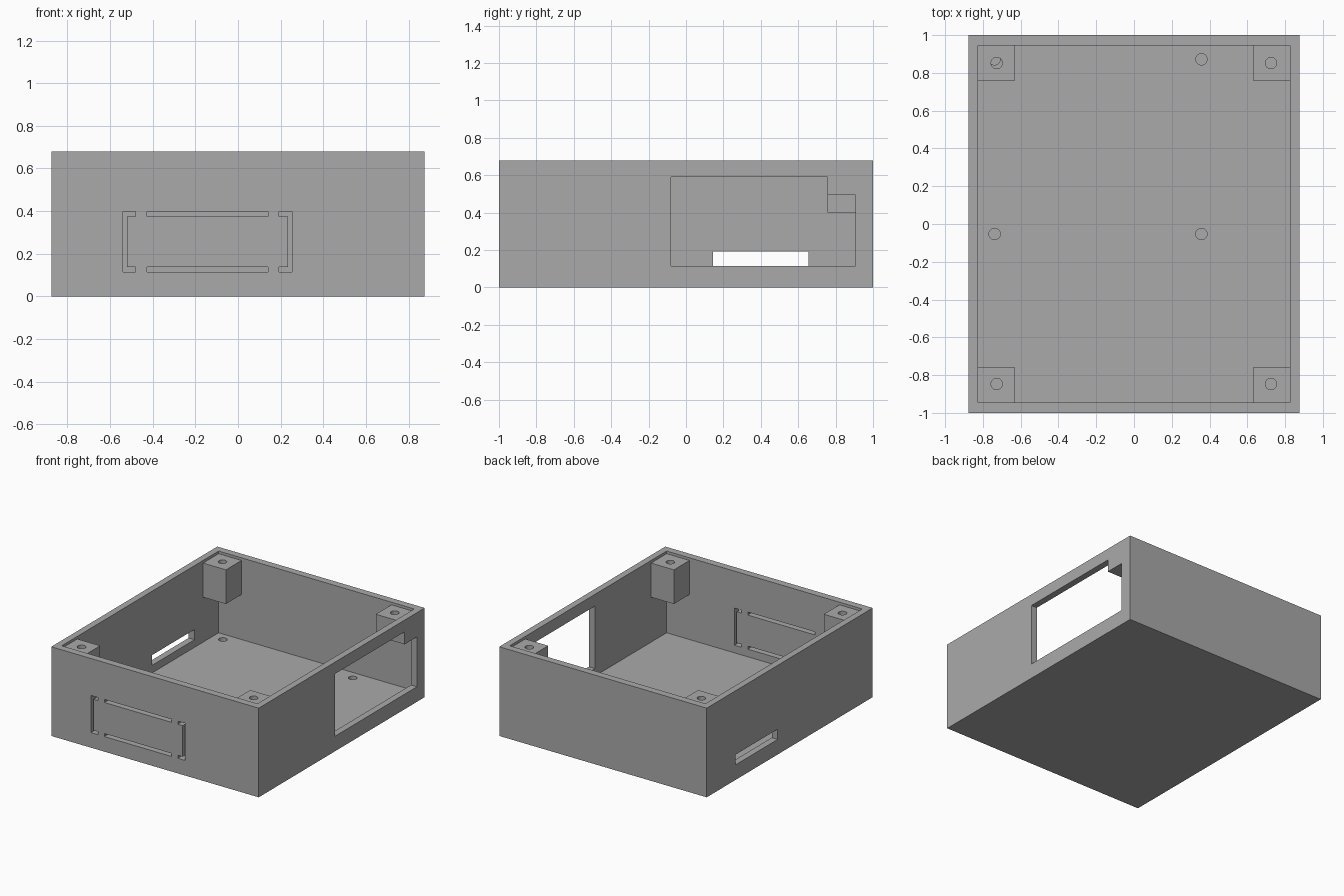
import bpy
import bmesh
from mathutils import Matrix, Vector

cube = bpy.data.objects.get("Cube")
if cube:
    bpy.data.objects.remove(cube, do_unlink=True)

grey = bpy.data.materials.new("plain grey")
grey.use_nodes = True
COLOUR = (0.4, 0.4, 0.4, 1)
grey.diffuse_color = COLOUR
grey.node_tree.nodes["Principled BSDF"].inputs["Base Color"].default_value = COLOUR


def add_box(bm, x, y, z):
    """Box from (min, max) pairs."""
    centre = Vector([(a + b) / 2 for a, b in (x, y, z)])
    size = [b - a for a, b in (x, y, z)]
    bmesh.ops.create_cube(bm, size=1, matrix=Matrix.Translation(centre) @ Matrix.Diagonal((*size, 1)))


def add_hole(bm, x, y, z):
    bmesh.ops.create_cone(bm, cap_ends=True, segments=32, radius1=0.03, radius2=0.03,
                          depth=z[1] - z[0],
                          matrix=Matrix.Translation((x, y, (z[0] + z[1]) / 2)))


def make(name, bm):
    mesh = bpy.data.meshes.new(name)
    bm.to_mesh(mesh)
    bm.free()
    mesh.materials.append(grey)
    obj = bpy.data.objects.new(name, mesh)
    bpy.context.collection.objects.link(obj)
    return obj


def combine(target, name, bm, operation):
    """Apply a boolean and drop the helper."""
    helper = make(name, bm)
    mod = target.modifiers.new(name, "BOOLEAN")
    mod.operation = operation
    mod.solver = "EXACT"
    mod.use_self = True
    mod.object = helper
    bpy.context.view_layer.objects.active = target
    bpy.ops.object.modifier_apply(modifier=name)
    bpy.data.objects.remove(helper, do_unlink=True)


W, D, H = 0.875, 1.0, 0.68
IX, IY, FLOOR = 0.825, 0.945, 0.057

# Open tray
bm = bmesh.new()
add_box(bm, (-W, W), (-D, D), (0, H))
case = make("case_body", bm)
bm = bmesh.new()
add_box(bm, (-IX, IX), (-IY, IY), (FLOOR, H + 0.1))
combine(case, "cavity", bm, "DIFFERENCE")

# Side openings and front display slots
bm = bmesh.new()
add_box(bm, (0.8, 1), (-0.08, 0.905), (0.115, 0.59))
add_box(bm, (-1, -0.8), (0.145, 0.655), (0.115, 0.193))
wall = (-1.1, -0.9)
low, high = (0.115, 0.138), (0.375, 0.398)
for z in (low, high):
    add_box(bm, (-0.426, 0.14), wall, z)
    add_box(bm, (-0.54, -0.482), wall, z)
    add_box(bm, (0.192, 0.253), wall, z)
for x in ((-0.54, -0.52), (0.234, 0.253)):
    add_box(bm, x, wall, (0.125, 0.385))
combine(case, "openings", bm, "DIFFERENCE")

# Corner screw posts; the one over the large opening is shorter and fills its corner
bm = bmesh.new()
for sx in (-1, 1):
    for sy in (-1, 1):
        short = sx > 0 and sy > 0
        x = sorted((sx * 0.632, sx * (W if short else 0.85)))
        y = sorted((sy * 0.757, sy * 0.97))
        add_box(bm, x, y, (0.495 if short else 0.4, 0.66))
combine(case, "posts", bm, "UNION")

# Screw holes through the posts and blind holes in the floor
bm = bmesh.new()
for x in (-0.727, 0.725):
    for y in (-0.847, 0.852):
        add_hole(bm, x, y, (0.3, 0.75))
for x in (-0.738, 0.357):
    for y in (-0.053, 0.872):
        add_hole(bm, x, y, (0.02, 0.15))
combine(case, "holes", bm, "DIFFERENCE")

case.select_set(True)
bpy.context.view_layer.objects.active = case
bpy.ops.object.shade_smooth_by_angle()
